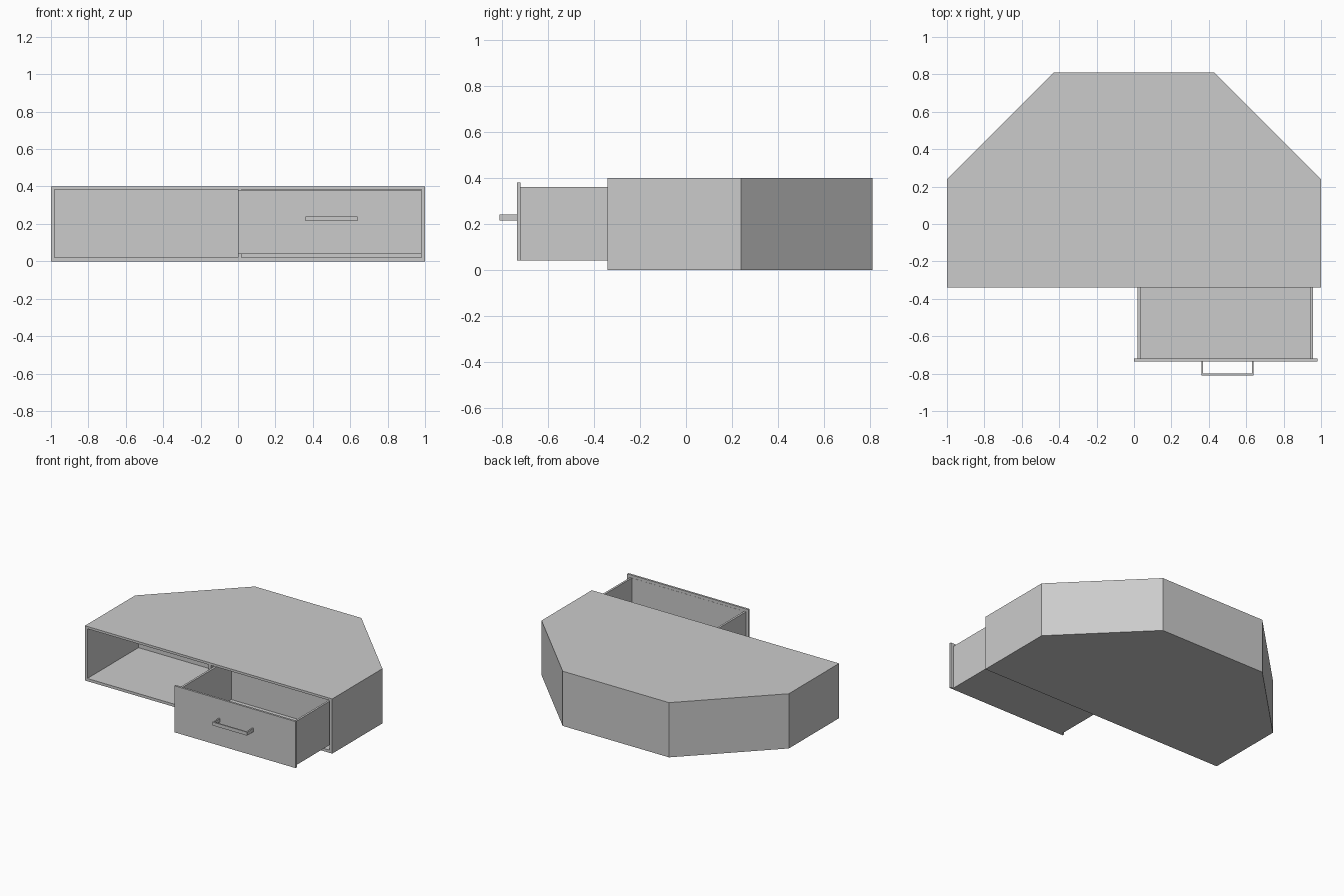
import bpy
import bmesh

default = bpy.data.objects.get("Cube")
if default:
    bpy.data.objects.remove(default, do_unlink=True)

# Single plain grey finish
grey = bpy.data.materials.new("plain_grey")
grey.use_nodes = True
colour = (0.6, 0.6, 0.6, 1)
grey.diffuse_color = colour
grey.node_tree.nodes["Principled BSDF"].inputs["Base Color"].default_value = colour


def prism(name, outline, z0, z1):
    """Extrude a flat outline from z0 up to z1."""
    bm = bmesh.new()
    face = bm.faces.new([bm.verts.new((x, y, z0)) for x, y in outline])
    top = bmesh.ops.extrude_face_region(bm, geom=[face])["geom"]
    verts = [v for v in top if isinstance(v, bmesh.types.BMVert)]
    bmesh.ops.translate(bm, verts=verts, vec=(0, 0, z1 - z0))
    bmesh.ops.recalc_face_normals(bm, faces=bm.faces)
    mesh = bpy.data.meshes.new(name)
    bm.to_mesh(mesh)
    bm.free()
    mesh.materials.append(grey)
    obj = bpy.data.objects.new(name, mesh)
    bpy.context.collection.objects.link(obj)
    return obj


def box(name, x, y, z):
    """Box from (min, max) pairs."""
    outline = [(x[0], y[0]), (x[1], y[0]), (x[1], y[1]), (x[0], y[1])]
    return prism(name, outline, *z)


def carve(obj, cutter):
    """Subtract the cutter and discard it."""
    mod = obj.modifiers.new("opening", "BOOLEAN")
    mod.operation = "DIFFERENCE"
    mod.solver = "EXACT"
    mod.object = cutter
    cutter.hide_render = True
    bpy.context.view_layer.objects.active = obj
    bpy.ops.object.modifier_apply(modifier=mod.name)
    bpy.data.objects.remove(cutter, do_unlink=True)


# Cabinet body with chamfered back corners
half = [(1, -0.34), (1, 0.24), (0.43, 0.81)]
body = prism("cabinet_body", half + [(-x, y) for x, y in reversed(half)], 0, 0.4)

# Open compartment and drawer bay, separated by a thin divider
for x in ((-0.98, 0), (0.018, 0.98)):
    carve(body, box("opening_cutter", x, (-0.5, 0.25), (0.02, 0.383)))

# Pulled-out drawer: open tray, front panel
tray = box("drawer_tray", (0.019, 0.957), (-0.72, -0.11), (0.04, 0.36))
carve(tray, box("tray_cutter", (0.034, 0.942), (-0.719, -0.125), (0.055, 0.5)))
box("drawer_front", (0, 0.98), (-0.735, -0.72), (0.04, 0.38))

# Drawer pull: one bent bar
handle_outline = [(0.36, -0.735), (0.36, -0.81), (0.64, -0.81), (0.64, -0.735),
                  (0.63, -0.735), (0.63, -0.8), (0.37, -0.8), (0.37, -0.735)]
prism("drawer_handle", handle_outline, 0.215, 0.24)
